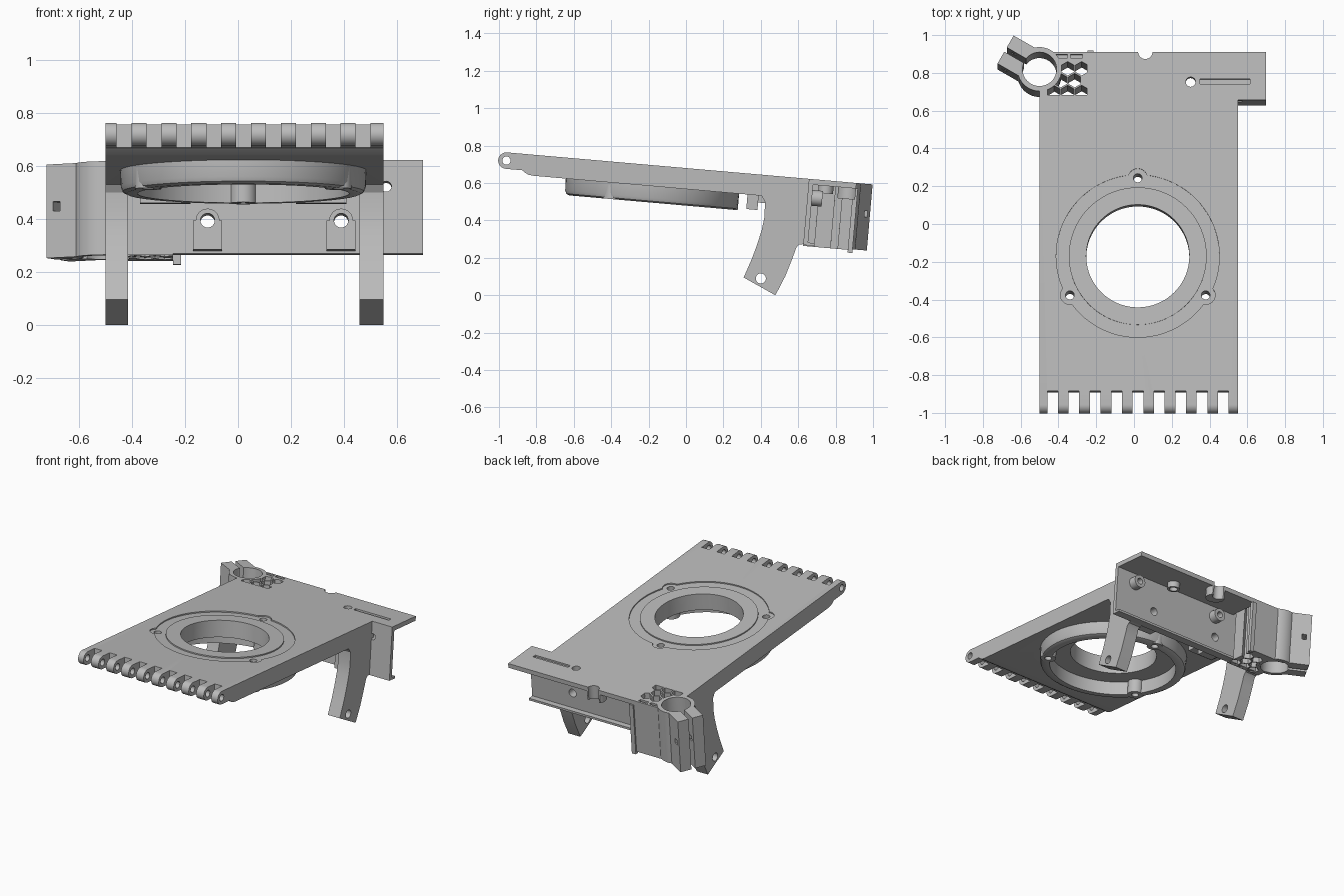
import bpy, bmesh, math
from mathutils import Matrix, Vector

cube = bpy.data.objects.get("Cube")
if cube:
    bpy.data.objects.remove(cube)

GREY = (0.5, 0.5, 0.5, 1)
mat = bpy.data.materials.new("plain grey")
mat.use_nodes = True
mat.diffuse_color = GREY
mat.node_tree.nodes["Principled BSDF"].inputs["Base Color"].default_value = GREY

# The plate frame leans back five degrees
TILT = Matrix.Translation((0, 0, 0.68)) @ Matrix.Rotation(math.radians(-5), 4, 'X')
AXES = {'x': lambda p, t: (t, p[0], p[1]),
        'y': lambda p, t: (p[0], t, p[1]),
        'z': lambda p, t: (p[0], p[1], t)}


def prism(axis, pts, a, b):
    return axis, pts, a, b


def box(x0, x1, y0, y1, z0, z1):
    return prism('z', [(x0, y0), (x1, y0), (x1, y1), (x0, y1)], z0, z1)


def arc(c, r, start, end, n):
    steps = [math.radians(start + (end - start) * i / n) for i in range(n + 1)]
    return [(c[0] + r * math.cos(t), c[1] + r * math.sin(t)) for t in steps]


def disc(axis, c, r, a, b, n=48, turn=0):
    return prism(axis, arc(c, r, turn, turn + 360, n)[:-1], a, b)


def fill(shapes):
    bm = bmesh.new()
    for axis, pts, a, b in shapes:
        lo, hi = [[bm.verts.new(AXES[axis](p, t)) for p in pts] for t in (a, b)]
        bm.faces.new(lo)
        bm.faces.new(hi[::-1])
        for i in range(len(pts)):
            j = (i + 1) % len(pts)
            bm.faces.new((lo[i], hi[i], hi[j], lo[j]))
    return bm


def to_object(name, bm, matrix):
    bmesh.ops.recalc_face_normals(bm, faces=bm.faces)
    bm.transform(matrix)
    mesh = bpy.data.meshes.new(name)
    bm.to_mesh(mesh)
    bm.free()
    ob = bpy.data.objects.new(name, mesh)
    bpy.context.collection.objects.link(ob)
    return ob


def make(name, solid, cuts=(), matrix=TILT):
    """Build one part and subtract each group of cutter shapes."""
    bm = solid if isinstance(solid, bmesh.types.BMesh) else fill([solid])
    ob = to_object(name, bm, matrix)
    bpy.ops.object.select_all(action='DESELECT')
    bpy.context.view_layer.objects.active = ob
    ob.select_set(True)
    for group in cuts:
        tool = to_object("cutter", fill(group), matrix)
        tool.hide_render = True
        mod = ob.modifiers.new("cut", 'BOOLEAN')
        mod.operation, mod.solver, mod.object = 'DIFFERENCE', 'EXACT', tool
        bpy.ops.object.modifier_apply(modifier=mod.name)
        bpy.data.objects.remove(tool)
    ob.data.materials.clear()
    ob.data.materials.append(mat)
    bpy.ops.object.shade_smooth_by_angle(angle=math.radians(30))
    return ob


def lathe(profile, c):
    bm = bmesh.new()
    vs = [bm.verts.new((c[0] + r, c[1], z)) for r, z in profile]
    es = [bm.edges.new((vs[i], vs[(i + 1) % len(vs)])) for i in range(len(vs))]
    bmesh.ops.spin(bm, geom=vs + es, cent=(c[0], c[1], 0), axis=(0, 0, 1),
                   angle=math.tau, steps=80)
    bmesh.ops.remove_doubles(bm, verts=bm.verts, dist=0.0005)
    return bm


LEFT, RIGHT, FRONT, BACK, DEEP = -0.5, 0.55, 0.66, 0.915, -0.355
C = (0.02, -0.17)
ears = [arc(C, 0.415, t, t, 1)[0] for t in (90, 210, 330)]

# Main plate with hinge knuckles, round opening and shallow ring recess
knuckle = (-0.96, -0.044)
side = arc(knuckle, 0.044, 90, 270, 14)
side += [(-0.87, -0.088), (-0.855, -0.1), (-0.835, -0.109), (-0.81, -0.112),
         (0.685, -0.112), (0.685, 0)]
slots = [box(x - 0.028, x + 0.028, -1.1, -0.888, -0.2, 0.1)
         for x in [-0.431 + 0.113 * i for i in range(9)]]
make("main_plate", prism('x', side, LEFT, RIGHT), [
    slots,
    [disc('x', knuckle, 0.022, -0.7, 0.7, 24)],
    [disc('z', C, 0.432, -0.008, 0.1, 80)],
    [disc('z', e, 0.05, -0.008, 0.1, 32) for e in ears],
    [disc('z', C, 0.273, -0.3, 0.1, 80)],
    [disc('z', e, 0.023, -0.3, 0.1, 24) for e in ears]])
make("inner_rim", lathe([(0.273, -0.02), (0.365, -0.02), (0.365, 0), (0.273, 0)], C))

# Bearing ring and screw bosses under the plate
make("bearing_ring", lathe([(0.4, -0.1), (0.466, -0.1), (0.463, -0.175),
                            (0.456, -0.192), (0.44, -0.2), (0.4, -0.2)], C),
     [[disc('z', e, 0.023, -0.3, 0.1, 24) for e in ears]])
for e in ears:
    make("ring_boss", disc('z', e, 0.05, -0.2, -0.1, 32),
         [[disc('z', e, 0.023, -0.3, 0.1, 24)]])
for x in (-0.275, 0.315):
    make("clip", box(x - 0.095, x + 0.095, 0.34, 0.4, -0.19, -0.1))
    make("clip_hook", box(x - 0.095, x + 0.02, 0.4, 0.45, -0.15, -0.1))

# Curved legs, drawn upright
leg = [(0.36, 0.56), (0.37, 0.54), (0.405, 0.53), (0.422, 0.5), (0.42, 0.42),
       (0.405, 0.35), (0.38, 0.27), (0.35, 0.19), (0.308, 0.095), (0.478, 0),
       (0.53, 0.1), (0.57, 0.2), (0.59, 0.255), (0.605, 0.27), (0.64, 0.275), (0.66, 0.57)]
for name, x0, x1 in (("right_leg", LEFT, -0.415), ("left_leg", 0.46, RIGHT)):
    make(name, prism('x', leg, x0, x1),
         [[disc('x', (0.4, 0.09), 0.027, -1, 1, 24)]], Matrix())

# Rear shelf with slot, hole and round notch
notch = (0.06, 0.915)
make("rear_shelf", box(-0.25, 0.7, FRONT, BACK, -0.03, 0), [
    [disc('z', notch, 0.038, -0.1, 0.1, 32), disc('z', (0.3, 0.755), 0.026, -0.1, 0.1, 24)],
    [box(0.35, 0.615, 0.745, 0.77, -0.012, 0.1)]])
make("shelf_boss", disc('z', (0.3, 0.755), 0.04, -0.07, -0.03, 32),
     [[disc('z', (0.3, 0.755), 0.026, -0.2, 0.1, 24)]])
make("notch_collar", disc('z', (0.06, 0.88), 0.06, -0.09, -0.03, 32),
     [[disc('z', notch, 0.038, -0.2, 0.1, 32)], [box(-0.1, 0.2, BACK, 1.1, -0.2, 0.1)]])

# Cross wall, its lower lip and the tubular mounts
front_x, rear_x = (-0.115, 0.39), (-0.1, 0.56)
front_holes = [disc('y', (x, -0.235), 0.027, 0.5, 1, 24) for x in front_x]
rear_holes = [disc('y', (x, -0.1), 0.02, 0.6, 1, 24) for x in rear_x]
make("cross_wall", box(LEFT, 0.7, FRONT, 0.685, DEEP, -0.005), [front_holes, rear_holes])
make("wall_lip", box(-0.25, 0.7, 0.68, 0.72, DEEP, DEEP + 0.015))
for x, hole in zip(front_x, front_holes):
    shape = arc((x, -0.235), 0.045, 0, 180, 12) + [(x - 0.055, -0.235), (x - 0.055, -0.345),
                                                  (x + 0.055, -0.345), (x + 0.055, -0.235)]
    make("front_mount", prism('y', shape, 0.59, FRONT), [[hole]])
for x, hole in zip(rear_x, rear_holes):
    make("rear_mount", disc('y', (x, -0.1), 0.042, 0.68, 0.74, 32), [[hole]])

# Honeycomb block joining the wall to the clamp
P = (-0.5, 0.823)
bore = disc('z', P, 0.09, -0.6, 0.1, 56)
cells = [disc('z', (-0.425 + 0.074 * i + 0.037 * (row % 2), 0.7 + 0.063 * row), 0.037,
              -0.6, 0.1, 6, 30) for row in range(3) for i in range(3 - row % 2)]
cells = [s for s in cells if (Vector(s[1][0]) - Vector(P)).length > 0.12]
pockets = [box(x - 0.032, x + 0.032, 0.882, 0.902, -0.05, 0.1) for x in (-0.385, -0.305)]
make("honeycomb_block", box(LEFT, -0.245, FRONT, BACK, DEEP - 0.005, 0),
     [[bore], cells, pockets])
make("edge_strip", box(-0.245, -0.215, 0.9, 0.925, DEEP - 0.02, -0.03))

# Split clamp with two bolted jaws
u, n = Vector((-math.sqrt(0.75), 0.5)), Vector((0.5, math.sqrt(0.75)))


def clamp_quad(u0, u1, n0, n1, z0, z1):
    pts = [Vector(P) + u * a + n * b for a, b in ((u0, n0), (u1, n0), (u1, n1), (u0, n1))]
    return prism('z', [tuple(p) for p in pts], z0, z1)


make("clamp_ring", disc('z', P, 0.117, DEEP, 0, 56),
     [[bore], [clamp_quad(0.02, 0.3, -0.014, 0.014, -0.6, 0.1)]])
for name, n0, n1 in (("rear_jaw", 0.013, 0.086), ("front_jaw", -0.086, -0.013)):
    bolt = [clamp_quad(0.165 + 0.02 * a, 0.165 + 0.02 * b, -0.2, 0.2, -0.16 - h, -0.16 + h)
            for a, b, h in ((-0.75, 0.75, 0.018),)]
    make(name, clamp_quad(0.03, 0.208, n0, n1, DEEP, 0), [[bore], bolt])
